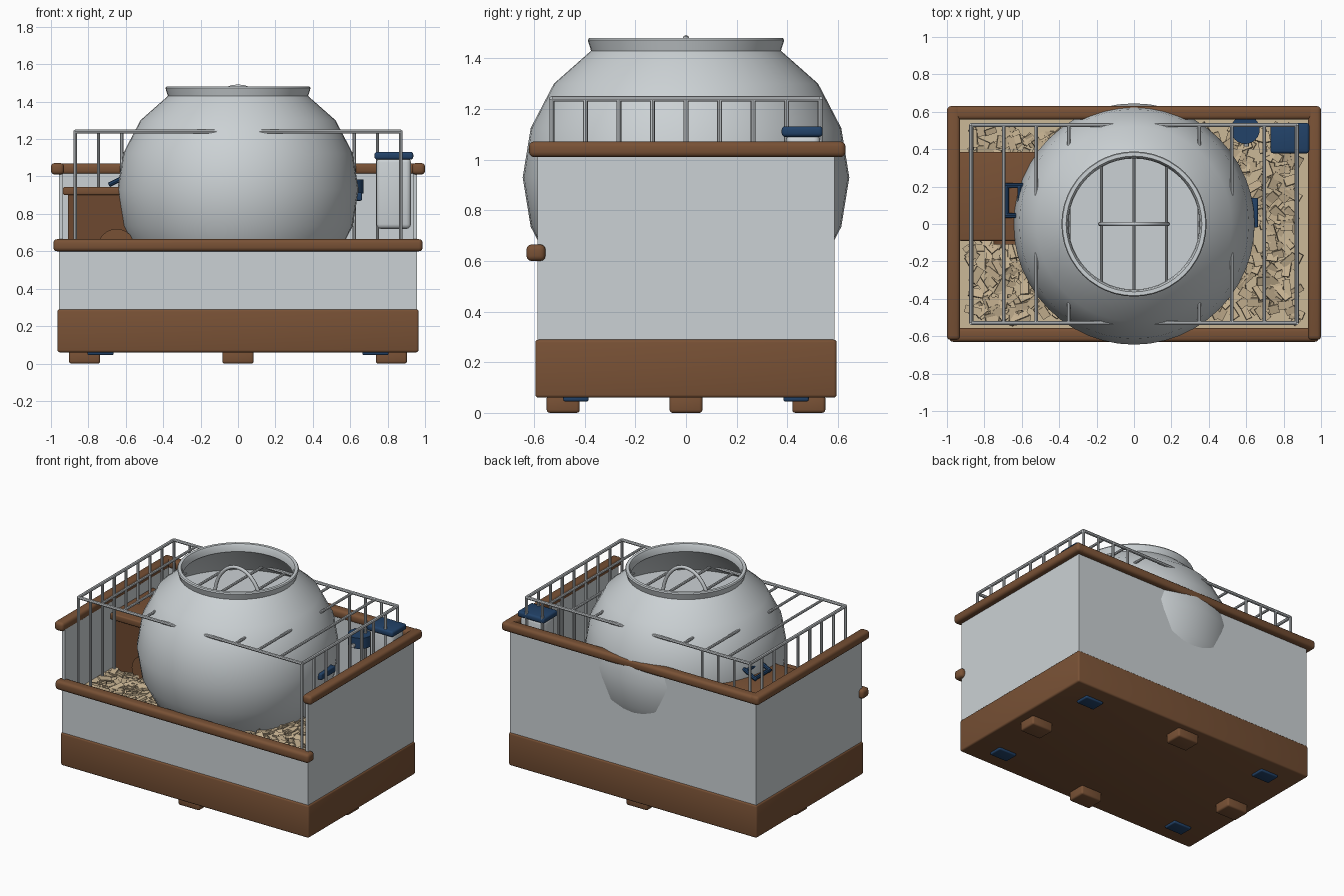
import bpy, bmesh, math, random
from mathutils import Vector, Matrix, Euler

random.seed(7)
if "Cube" in bpy.data.objects:
    bpy.data.objects.remove(bpy.data.objects["Cube"])


def material(name, rgb):
    m = bpy.data.materials.new(name)
    m.use_nodes = True
    m.diffuse_color = (*rgb, 1)
    bsdf = m.node_tree.nodes["Principled BSDF"]
    bsdf.inputs["Base Color"].default_value = (*rgb, 1)
    bsdf.inputs["Roughness"].default_value = 0.6
    return m


GLASS = material("pale_glass", (0.60, 0.64, 0.66))
METAL = material("wire_metal", (0.56, 0.59, 0.61))
WOOD = material("brown_wood", (0.19, 0.083, 0.036))
HUT = material("dark_wood", (0.155, 0.066, 0.029))
BLUE = material("navy_plastic", (0.016, 0.055, 0.14))
STRAW = material("straw", (0.60, 0.48, 0.31))
CHIP = material("wood_chip", (0.56, 0.44, 0.28))


def finish(name, bm, mat, smooth=True):
    bmesh.ops.recalc_face_normals(bm, faces=bm.faces)
    mesh = bpy.data.meshes.new(name)
    bm.to_mesh(mesh)
    bm.free()
    mesh.materials.append(mat)
    ob = bpy.data.objects.new(name, mesh)
    bpy.context.collection.objects.link(ob)
    if smooth:
        bpy.ops.object.select_all(action="DESELECT")
        ob.select_set(True)
        bpy.context.view_layer.objects.active = ob
        bpy.ops.object.shade_smooth_by_angle(angle=math.radians(40))
    return ob


def box(name, x, y, z, mat, bevel=0.0):
    """Box from three (low, high) ranges, optionally with rounded edges."""
    bm = bmesh.new()
    size = [r[1] - r[0] for r in (x, y, z)]
    mid = [(r[1] + r[0]) / 2 for r in (x, y, z)]
    bmesh.ops.create_cube(bm, size=1, matrix=Matrix.Translation(mid) @ Matrix.Diagonal((*size, 1)))
    if bevel:
        bmesh.ops.bevel(bm, geom=bm.edges[:], offset=bevel, segments=3, profile=0.5, affect="EDGES")
    return finish(name, bm, mat, bevel > 0)


def add_rod(bm, a, b, radius, sides=8):
    a, b = Vector(a), Vector(b)
    turn = (b - a).to_track_quat("Z", "Y").to_matrix().to_4x4()
    bmesh.ops.create_cone(bm, cap_ends=True, segments=sides, radius1=radius, radius2=radius,
                          depth=(b - a).length, matrix=Matrix.Translation((a + b) / 2) @ turn)


def rods(name, pairs, radius, mat, sides=8):
    bm = bmesh.new()
    for a, b in pairs:
        add_rod(bm, a, b, radius, sides)
    return finish(name, bm, mat)


def lathe(name, profile, mat, steps=48):
    bm = bmesh.new()
    verts = [bm.verts.new((r, 0, z)) for r, z in profile]
    edges = [bm.edges.new(p) for p in zip(verts, verts[1:])]
    bmesh.ops.spin(bm, geom=verts + edges, axis=(0, 0, 1), cent=(0, 0, 0),
                   angle=math.tau, steps=steps, use_merge=True)
    bmesh.ops.remove_doubles(bm, verts=bm.verts, dist=0.0005)
    return finish(name, bm, mat)


# Tray and feet
box("base_tray", (-0.965, 0.965), (-0.595, 0.595), (0.06, 0.29), WOOD, 0.012)
for i, (x, y) in enumerate([(0.82, 0), (-0.82, 0), (0, 0.485), (0, -0.485)]):
    box(f"foot_{i}", (x - 0.083, x + 0.083), (y - 0.065, y + 0.065), (0, 0.07), WOOD, 0.012)
for sx in (-1, 1):
    for sy in (-1, 1):
        x, y = sx * 0.735, sy * 0.435
        box(f"foot_pad_{sx}_{sy}", (x - 0.07, x + 0.07), (y - 0.05, y + 0.05), (0.045, 0.07), BLUE, 0.008)

# Walls and rails
box("front_wall", (-0.955, 0.955), (-0.587, -0.565), (0.28, 0.62), GLASS)
box("back_wall", (-0.955, 0.955), (0.565, 0.587), (0.28, 1.03), GLASS)
box("front_rail", (-0.987, 0.987), (-0.63, -0.555), (0.60, 0.665), WOOD, 0.02)
box("back_rail", (-0.99, 0.99), (0.558, 0.63), (1.01, 1.07), WOOD, 0.02)
for side, s in (("left", 1), ("right", -1)):
    box(f"{side}_wall", sorted((s * 0.935, s * 0.957)), (-0.587, 0.587), (0.28, 1.03), GLASS)
    box(f"{side}_rail", sorted((s * 0.93, s * 1.0)), (-0.62, 0.63), (1.01, 1.072), WOOD, 0.02)

# Bedding with scattered chips
FLOOR = 0.55
box("bedding", (-0.936, 0.936), (-0.566, 0.566), (0.285, FLOOR), STRAW)
bm = bmesh.new()
placed = 0
while placed < 480:
    x, y = random.uniform(-0.88, 0.88), random.uniform(-0.51, 0.51)
    if math.hypot(x, y) < 0.5 or (x < -0.4 and -0.07 < y < 0.36):
        continue
    tilt = Euler((random.uniform(-0.3, 0.3), random.uniform(-0.3, 0.3), random.uniform(0, math.pi)))
    size = (random.uniform(0.05, 0.1), random.uniform(0.03, 0.05), 0.014, 1)
    spot = Matrix.Translation((x, y, FLOOR + random.uniform(0, 0.03)))
    bmesh.ops.create_cube(bm, size=1, matrix=spot @ tilt.to_matrix().to_4x4() @ Matrix.Diagonal(size))
    placed += 1
finish("wood_chips", bm, CHIP, smooth=False)

# Round bowl with flared neck and inner deck
R, H, MID, DECK = 0.645, 0.63, 0.93, 1.2
angles = [math.radians(a) for a in range(-90, 37, 18)]
profile = [(R * math.cos(a), MID + H * math.sin(a)) for a in angles]
profile[0] = (0, MID - H)
profile += [(0.375, 1.43), (0.388, 1.472), (0.383, 1.48), (0.363, 1.48), (0.355, 1.465),
            (0.35, 1.43), (0.50, 1.3), (0.57, DECK), (0, DECK)]
lathe("bowl", profile, GLASS)

# Wire cage: top frame, roof bars, side and back bars, front posts
TOP, CX, CY = 1.24, 0.87, 0.53
frame = [((-CX, s * CY, TOP), (CX, s * CY, TOP)) for s in (-1, 1)]
frame += [((s * CX, -CY, TOP), (s * CX, CY, TOP)) for s in (-1, 1)]
rods("cage_frame", frame, 0.011, METAL)
rods("roof_bars", [((CX * i / 5, -CY, TOP), (CX * i / 5, CY, TOP)) for i in range(-4, 5)], 0.009, METAL)
for side, s in (("left", 1), ("right", -1)):
    rods(f"{side}_bars", [((s * CX, CY * i / 4, FLOOR), (s * CX, CY * i / 4, TOP)) for i in range(-4, 5)],
         0.01, METAL)
rods("back_bars", [((CX * i / 7, CY, FLOOR), (CX * i / 7, CY, TOP))
                   for i in range(-6, 7) if abs(i) > 3], 0.009, METAL)

# Arched handle on the roof
arc = [(0.18 * math.cos(t), 0, TOP + 0.24 * math.sin(t)) for t in [math.pi * i / 20 for i in range(21)]]
curve = bpy.data.curves.new("handle", "CURVE")
curve.dimensions = "3D"
curve.bevel_depth = 0.012
curve.bevel_resolution = 2
spline = curve.splines.new("POLY")
spline.points.add(len(arc) - 1)
for point, co in zip(spline.points, arc):
    point.co = (*co, 1)
curve.materials.append(METAL)
bpy.context.collection.objects.link(bpy.data.objects.new("handle", curve))

# Wooden hut with round doorway
box("hut_body", (-0.91, -0.42), (-0.075, 0.365), (0.5, 0.91), HUT)
box("hut_roof", (-0.935, -0.40), (-0.09, 0.385), (0.90, 0.945), WOOD, 0.01)
rods("hut_doorway", [((-0.65, -0.11, 0.62), (-0.65, -0.06, 0.62))], 0.1, WOOD, 24)

# Ladder from the hut roof to the bowl
ladder = [((-0.69, y, 0.955), (-0.5, y, 1.05)) for y in (0.045, 0.205)]
ladder += [((x, 0.045, 0.955 + (x + 0.69) / 2), (x, 0.205, 0.955 + (x + 0.69) / 2))
           for x in (-0.68, -0.61, -0.54)]
rods("ladder", ladder, 0.013, BLUE)

# Water bottle, food cup and bowl clip
box("bottle_body", (0.74, 0.925), (0.395, 0.53), (0.72, 1.10), GLASS, 0.025)
box("bottle_cap", (0.73, 0.937), (0.378, 0.54), (1.09, 1.132), BLUE, 0.014)
rods("food_cup", [((0.595, 0.505, 0.91), (0.595, 0.505, 0.985))], 0.077, BLUE, 24)
rods("food_cup_spout", [((0.6, 0.45, 0.93), (0.6, 0.415, 0.93))], 0.014, METAL)
box("bowl_clip", (0.60, 0.663), (-0.02, 0.14), (0.87, 0.915), BLUE, 0.008)
